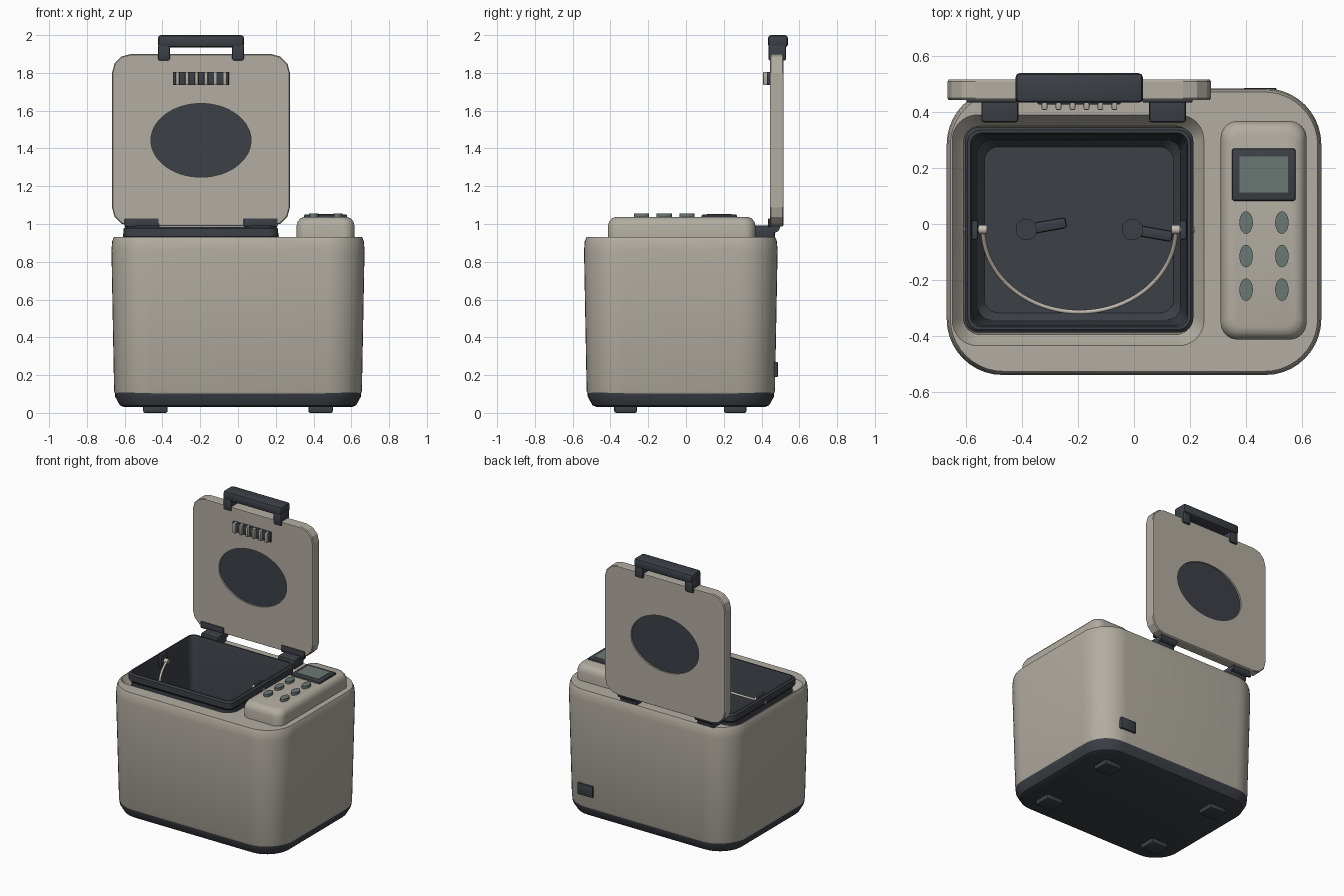
import bpy, bmesh
from math import pi, sin, cos, radians
from mathutils import Matrix, Vector

if "Cube" in bpy.data.objects:
    bpy.data.objects.remove(bpy.data.objects["Cube"])


def material(name, rgb):
    m = bpy.data.materials.new(name)
    m.use_nodes = True
    m.diffuse_color = (*rgb, 1)
    shader = m.node_tree.nodes["Principled BSDF"]
    shader.inputs["Base Color"].default_value = (*rgb, 1)
    shader.inputs["Roughness"].default_value = 0.6
    return m


BEIGE = material("warm beige", (0.45, 0.42, 0.36))
DARK = material("charcoal", (0.045, 0.051, 0.062))
GREEN = material("grey green", (0.145, 0.19, 0.172))
METAL = material("pale metal", (0.55, 0.5, 0.44))


def finish(bm, name, mat, angle=35):
    bmesh.ops.recalc_face_normals(bm, faces=bm.faces)
    me = bpy.data.meshes.new(name)
    bm.to_mesh(me)
    bm.free()
    ob = bpy.data.objects.new(name, me)
    bpy.context.collection.objects.link(ob)
    me.materials.append(mat)
    bpy.ops.object.select_all(action="DESELECT")
    ob.select_set(True)
    bpy.context.view_layer.objects.active = ob
    if angle:
        bpy.ops.object.shade_smooth_by_angle(angle=radians(angle))
    return ob


def loft(name, mat, rings, seg=8, upright=False, angle=35):
    """Closed skin over rounded rectangles (x0, x1, y0, y1, radius, height)."""
    bm = bmesh.new()
    loops = []
    for x0, x1, y0, y1, r, h in rings:
        corners = ((x1 - r, y1 - r), (x0 + r, y1 - r), (x0 + r, y0 + r), (x1 - r, y0 + r))
        loop = []
        for q, (cx, cy) in enumerate(corners):
            for i in range(seg + 1):
                a = (q + i / seg) * pi / 2
                x, y = cx + r * cos(a), cy + r * sin(a)
                loop.append(bm.verts.new((x, h, y) if upright else (x, y, h)))
        loops.append(loop)
    for a, b in zip(loops, loops[1:]):
        for i in range(len(a)):
            j = (i + 1) % len(a)
            bm.faces.new((a[i], a[j], b[j], b[i]))
    bm.faces.new(loops[0])
    bm.faces.new(loops[-1])
    return finish(bm, name, mat, angle)


def inset(box, d, r, h):
    x0, x1, y0, y1 = box
    return (x0 + d, x1 - d, y0 + d, y1 - d, r, h)


def block(name, mat, x, y, z, bevel=0.01):
    bm = bmesh.new()
    lo, hi = Vector((x[0], y[0], z[0])), Vector((x[1], y[1], z[1]))
    m = Matrix.Translation((lo + hi) / 2) @ Matrix.Diagonal((*(hi - lo), 1))
    bmesh.ops.create_cube(bm, size=1, matrix=m)
    if bevel:
        bmesh.ops.bevel(bm, geom=bm.edges[:], offset=bevel, segments=2,
                        profile=0.5, affect="EDGES")
    return finish(bm, name, mat)


def drum(name, mat, centre, rx, ry, height, axis="Z", seg=32):
    bm = bmesh.new()
    turn = {"Z": Matrix(), "X": Matrix.Rotation(pi / 2, 4, "Y"),
            "Y": Matrix.Rotation(pi / 2, 4, "X")}[axis]
    bmesh.ops.create_cone(bm, cap_ends=True, segments=seg, radius1=1, radius2=1, depth=1,
                          matrix=Matrix.Translation(centre) @ turn @ Matrix.Diagonal((rx, ry, height, 1)))
    return finish(bm, name, mat)


# Housing with a stepped well in the top
shell = (-0.67, 0.67, -0.54, 0.485)
well = (-0.65, 0.25, -0.435, 0.39)
loft("housing", BEIGE, [
    inset(shell, 0.02, 0.19, 0.1), inset(shell, 0.014, 0.2, 0.115), inset(shell, 0, 0.2, 0.86),
    inset(shell, 0.004, 0.2, 0.91), inset(shell, 0.013, 0.19, 0.93),
    inset(well, 0, 0.09, 0.93), inset(well, 0.03, 0.07, 0.88),
    inset(well, 0.04, 0.06, 0.87), inset(well, 0.05, 0.06, 0.25)], seg=10, angle=25)

# Base and feet
loft("base", DARK, [inset(shell, 0.07, 0.15, 0.03), inset(shell, 0.045, 0.17, 0.04),
                    inset(shell, 0.02, 0.19, 0.085), inset(shell, 0.018, 0.19, 0.112)],
     seg=10, angle=25)
for sx, side in ((-1, "right"), (1, "left")):
    for y, end in ((-0.32, "front"), (0.26, "back")):
        block(f"{end}_{side}_foot", DARK, (sx * 0.437 - 0.065, sx * 0.437 + 0.065),
              (y - 0.06, y + 0.06), (0, 0.04))

# Baking pan with rolled rim
pan = (-0.605, 0.212, -0.388, 0.346)
loft("baking_pan", DARK, [
    inset(pan, 0.04, 0.06, 0.28), inset(pan, 0.012, 0.05, 0.92), inset(pan, 0, 0.05, 0.935),
    inset(pan, 0, 0.05, 0.975), inset(pan, 0.01, 0.045, 0.985), inset(pan, 0.02, 0.04, 0.985),
    inset(pan, 0.026, 0.045, 0.96), inset(pan, 0.045, 0.05, 0.34), inset(pan, 0.07, 0.05, 0.31)])

# Kneading paddles
for x, tilt, name in ((-0.385, 10, "right"), (-0.005, -10, "left")):
    drum(f"{name}_paddle_hub", DARK, (x, -0.02, 0.38), 0.038, 0.038, 0.16)
    blade = block(f"{name}_paddle_blade", DARK, (0, 0.145), (-0.02, 0.02), (0.315, 0.42))
    blade.location = (x, -0.02, 0)
    blade.rotation_euler.z = radians(tilt)

# Folded wire handle and its pivots
curve = bpy.data.curves.new("pan_handle", "CURVE")
curve.dimensions = "3D"
curve.bevel_depth = 0.008
curve.bevel_resolution = 2
curve.use_fill_caps = True
spline = curve.splines.new("POLY")
steps = 40
spline.points.add(steps)
for i, p in enumerate(spline.points):
    t = pi * i / steps
    p.co = (-0.195 + 0.345 * cos(t), -0.02 - 0.295 * sin(t), 0.94 - 0.17 * sin(t), 1)
curve.materials.append(METAL)
bpy.context.collection.objects.link(bpy.data.objects.new("pan_handle", curve))
for s, side in ((-1, "right"), (1, "left")):
    cx = -0.196
    drum(f"{side}_handle_pin", METAL, (cx + s * 0.37, -0.02, 0.94), 0.01, 0.01, 0.085, "X", 16)
    drum(f"{side}_handle_eye", METAL, (cx + s * 0.345, -0.02, 0.94), 0.016, 0.016, 0.03, "X", 16)
    a, b = sorted((cx + s * 0.362, cx + s * 0.384))
    block(f"{side}_handle_tab", DARK, (a, b), (-0.055, 0.012), (0.9, 0.988), 0.004)

# Control panel, screen and buttons
panel = (0.31, 0.617, -0.413, 0.368)
loft("control_panel", BEIGE, [
    inset(panel, 0, 0.06, 0.925), inset(panel, 0, 0.06, 0.99), inset(panel, 0.006, 0.06, 1.012),
    inset(panel, 0.02, 0.055, 1.03), inset(panel, 0.042, 0.045, 1.037)])
block("screen_frame", DARK, (0.35, 0.578), (0.083, 0.27), (1.02, 1.051), 0.008)
block("screen", GREEN, (0.378, 0.55), (0.112, 0.241), (1.048, 1.054), 0)
for row in range(3):
    for col in range(2):
        drum(f"button_{row}_{col}", GREEN, (0.401 + col * 0.128, 0.005 - row * 0.12, 1.04),
             0.024, 0.04, 0.03)

# Open lid with an oval window
lid_box = (-0.667, 0.275, 0.988, 1.9)
lid = loft("lid", BEIGE, [inset(lid_box, 0.004, 0.1, 0.444), inset(lid_box, 0, 0.1, 0.45),
                          inset(lid_box, 0, 0.1, 0.51), inset(lid_box, 0.004, 0.1, 0.516)],
           seg=3, upright=True, angle=0)
window = (-0.196, 0.48, 1.443)
cutter = drum("window_cutter", BEIGE, window, 0.265, 0.195, 0.3, "Y", 64)
cutter.hide_render = True
cut = lid.modifiers.new("window_hole", "BOOLEAN")
cut.object = cutter
cut.solver = "EXACT"
bpy.context.view_layer.objects.active = lid
bpy.ops.object.modifier_apply(modifier=cut.name)
bpy.data.objects.remove(cutter)
drum("lid_window", DARK, window, 0.266, 0.196, 0.05, "Y", 64)

# Steam vent
block("vent_plate", DARK, (-0.345, -0.048), (0.428, 0.446), (1.735, 1.806), 0.004)
for i in range(6):
    x = -0.32 + i * 0.05
    block(f"vent_fin_{i}", BEIGE, (x - 0.01, x + 0.01), (0.408, 0.445), (1.735, 1.806), 0.005)

# Lid handle
block("lid_handle_bar", DARK, (-0.424, 0.032), (0.434, 0.54), (1.935, 2.0), 0.016)
for x, side in ((-0.424, "right"), (-0.032, "left")):
    block(f"{side}_handle_leg", DARK, (x, x + 0.064), (0.436, 0.53), (1.865, 1.95))

# Hinges
for x, side in ((-0.48, "right"), (0.12, "left")):
    block(f"{side}_hinge_arm", DARK, (x - 0.066, x + 0.066), (0.363, 0.47), (0.925, 0.993))
    off = -0.03 if side == "right" else 0.0
    block(f"{side}_hinge_plate", DARK, (x - 0.09 + off, x + 0.09 + off), (0.435, 0.45),
          (0.985, 1.03), 0.004)
    drum(f"{side}_hinge_barrel", DARK, (x, 0.468, 0.985), 0.03, 0.03, 0.13, "X", 20)

# Power socket
block("power_socket", DARK, (0.39, 0.51), (0.44, 0.486), (0.19, 0.27), 0.004)
